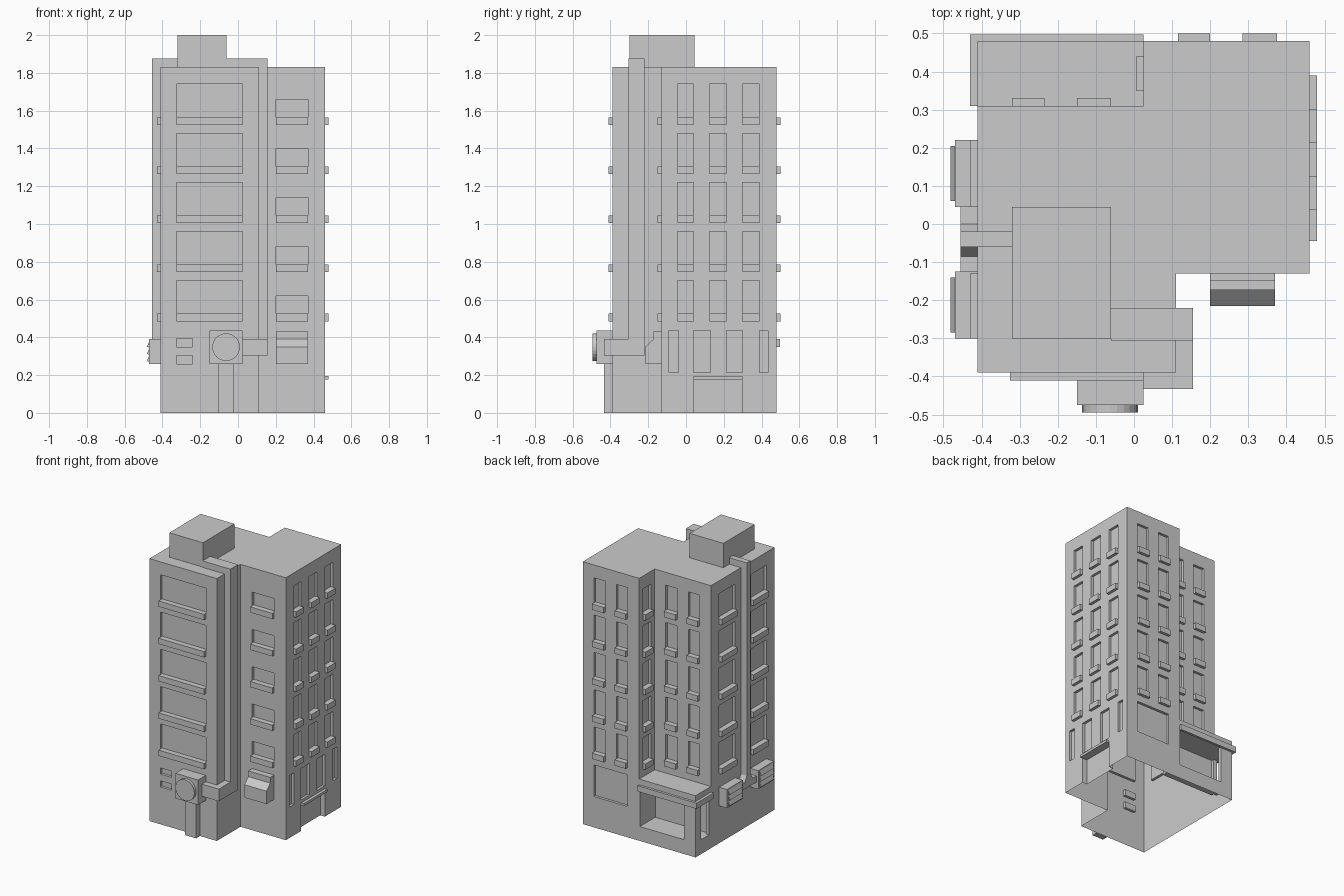
import bpy, bmesh, math
from mathutils import Matrix

if "Cube" in bpy.data.objects:
    bpy.data.objects.remove(bpy.data.objects["Cube"])

FLOORS = [0.525 - 0.04 + 0.26 * i for i in range(5)]   # sill undersides
SILL_H, WIN_H, DEPTH, OUT = 0.04, 0.215, 0.018, 0.02


def finish(name, bm):
    bmesh.ops.recalc_face_normals(bm, faces=bm.faces)
    me = bpy.data.meshes.new(name)
    bm.to_mesh(me)
    bm.free()
    ob = bpy.data.objects.new(name, me)
    bpy.context.collection.objects.link(ob)
    return ob


def boxes(name, items):
    """Each item is (x0, x1, y0, y1, z0, z1)."""
    bm = bmesh.new()
    for x0, x1, y0, y1, z0, z1 in items:
        m = Matrix.Translation(((x0 + x1) / 2, (y0 + y1) / 2, (z0 + z1) / 2))
        m = m @ Matrix.Diagonal((x1 - x0, y1 - y0, z1 - z0, 1))
        bmesh.ops.create_cube(bm, size=1, matrix=m)
    return finish(name, bm)


def prism(name, pts, axis, a, b):
    """Extrude a 2D profile along an axis from a to b."""
    bm = bmesh.new()

    def co(p):
        v = list(p)
        v.insert(axis, a)
        return v
    f = bm.faces.new([bm.verts.new(co(p)) for p in pts])
    r = bmesh.ops.extrude_face_region(bm, geom=[f])
    d = [0, 0, 0]
    d[axis] = b - a
    bmesh.ops.translate(bm, vec=d, verts=[g for g in r["geom"] if isinstance(g, bmesh.types.BMVert)])
    return finish(name, bm)


def cut(ob, items):
    """Subtract a group of separate boxes and remove the cutter."""
    c = boxes("cutter", items)
    c.hide_render = True
    m = ob.modifiers.new("cut", 'BOOLEAN')
    m.operation, m.solver, m.object = 'DIFFERENCE', 'EXACT', c
    dg = bpy.context.evaluated_depsgraph_get()
    me = bpy.data.meshes.new_from_object(ob.evaluated_get(dg))
    ob.modifiers.clear()
    ob.data = me
    bpy.data.objects.remove(c)


def wall_box(wall, a, b, z0, z1, inner, outer):
    """Box on a wall: wall = (axis, position, outward sign), a..b along it."""
    axis, pos, s = wall
    p, q = sorted((pos - s * inner, pos + s * outer))
    return (p, q, a, b, z0, z1) if axis == 'x' else (a, b, p, q, z0, z1)


RIGHT, LEFT, STEP = ('x', 0.46, 1), ('x', -0.41, -1), ('x', 0.025, -1)
FRONT, WING = ('y', -0.39, -1), ('y', -0.13, -1)
BACK, BACK_IN = ('y', 0.48, 1), ('y', 0.31, 1)

# Building shell
body = prism("building_shell", [(-0.41, -0.39), (0.11, -0.39), (0.11, -0.13), (0.46, -0.13),
                                (0.46, 0.48), (-0.41, 0.48)], 2, 0, 1.83)
cut(body, [(-0.6, 0.025, 0.31, 0.6, 0.43, 2)])

# Window recesses and sills on every wall
columns = [(RIGHT, -0.045, 0.04), (RIGHT, 0.125, 0.215), (RIGHT, 0.30, 0.39),
           (LEFT, 0.045, 0.22), (LEFT, -0.30, -0.13), (STEP, 0.35, 0.44),
           (FRONT, -0.325, 0.025), (WING, 0.20, 0.37),
           (BACK, 0.285, 0.375), (BACK, 0.115, 0.20),
           (BACK_IN, -0.32, -0.235), (BACK_IN, -0.15, -0.06)]
recesses, sills = [], []
for wall, a, b in columns:
    h = 0.135 if wall == WING else WIN_H + 0.04 - 0.04
    for z in FLOORS:
        recesses.append(wall_box(wall, a, b, z, z + h, DEPTH, 0.01))
        sills.append(wall_box(wall, a, b, z, z + SILL_H, DEPTH, OUT))

# Ground floor recesses: shop window, side windows, vents, side door
for a, b in [(-0.09, -0.04), (0.04, 0.13), (0.215, 0.30), (0.39, 0.435)]:
    recesses.append(wall_box(RIGHT, a, b, 0.215, 0.435, DEPTH, 0.01))
recesses.append(wall_box(BACK, 0.115, 0.375, 0.215, 0.435, DEPTH, 0.01))
recesses.append(wall_box(RIGHT, 0.04, 0.30, -0.05, 0.178, 0.035, 0.01))
for z in (0.26, 0.35):
    recesses.append(wall_box(FRONT, -0.325, -0.24, z, z + 0.043, DEPTH, 0.01))
cut(body, recesses)

# Corner porch: hollow plus back and side openings
cut(body, [(-0.385, 0.02, 0.31, 0.455, 0.10, 0.355)])
cut(body, [(-0.32, 0.02, 0.44, 0.55, 0.10, 0.355)])
cut(body, [(-0.5, -0.37, 0.33, 0.42, 0.10, 0.355)])

# The shell is open underneath
bm = bmesh.new()
bm.from_mesh(body.data)
low = [f for f in bm.faces if all(v.co.z < 0.001 for v in f.verts)]
bmesh.ops.delete(bm, geom=low, context='FACES')
bm.to_mesh(body.data)
bm.free()

boxes("window_sills", sills)
boxes("door_lintel", [(0.44, 0.48, 0.04, 0.30, 0.178, 0.195)])
prism("porch_canopy", [(-0.43, 0.31), (-0.41, 0.31), (-0.41, 0.48), (0.025, 0.48),
                       (0.025, 0.497), (-0.43, 0.497)], 2, 0.35, 0.39)
boxes("rooftop_unit", [(-0.32, -0.06, -0.30, 0.045, 1.83, 2.0)])

# Front right duct: over the roof, down the wing, round to the fan
boxes("front_duct_top", [(-0.06, 0.155, -0.305, -0.22, 1.83, 1.875)])
boxes("front_duct_riser", [(0.11, 0.155, -0.305, -0.22, 0.305, 1.83)])
prism("front_duct_elbow", [(0.025, -0.433), (0.155, -0.433), (0.155, -0.305), (0.11, -0.305),
                           (0.11, -0.39), (0.025, -0.39)], 2, 0.305, 0.39)

# Fan housing with round face and drop pipe
boxes("fan_housing", [(-0.15, 0.025, -0.475, -0.39, 0.26, 0.435)])
bm = bmesh.new()
bmesh.ops.create_cone(bm, cap_ends=True, segments=24, radius1=0.073, radius2=0.073, depth=0.02,
                      matrix=Matrix.Translation((-0.063, -0.485, 0.348)) @ Matrix.Rotation(math.pi / 2, 4, 'X'))
finish("fan_disc", bm)
boxes("fan_drop_pipe", [(-0.105, -0.02, -0.433, -0.39, 0, 0.26)])

# Sloped vent hood on the wing
prism("vent_hood", [(-0.13, 0.26), (-0.215, 0.26), (-0.215, 0.35), (-0.173, 0.39),
                    (-0.173, 0.43), (-0.13, 0.43)], 0, 0.20, 0.37)

# Left duct: over the roof edge, down, flaring into a cross pipe
boxes("left_duct_top", [(-0.455, -0.32, -0.06, -0.02, 1.83, 1.875)])
prism("left_duct_riser", [(-0.06, 1.83), (-0.06, 0.39), (-0.085, 0.35), (-0.13, 0.35), (-0.13, 0.305),
                          (0.045, 0.305), (0.045, 0.35), (0.0, 0.35), (-0.02, 0.39), (-0.02, 1.83)],
      0, -0.455, -0.41)

# Louvred air units on the left wall
for i, y in enumerate((-0.30, 0.045)):
    boxes(f"air_unit_{i}", [(-0.47, -0.41, y, y + 0.175, 0.26, 0.39)])
    for k in range(3):
        z = 0.27 + 0.038 * k
        prism(f"louvre_{i}_{k}", [(-0.47, z), (-0.482, z + 0.004), (-0.47, z + 0.034)][::1],
              1, y + 0.015, y + 0.16)
